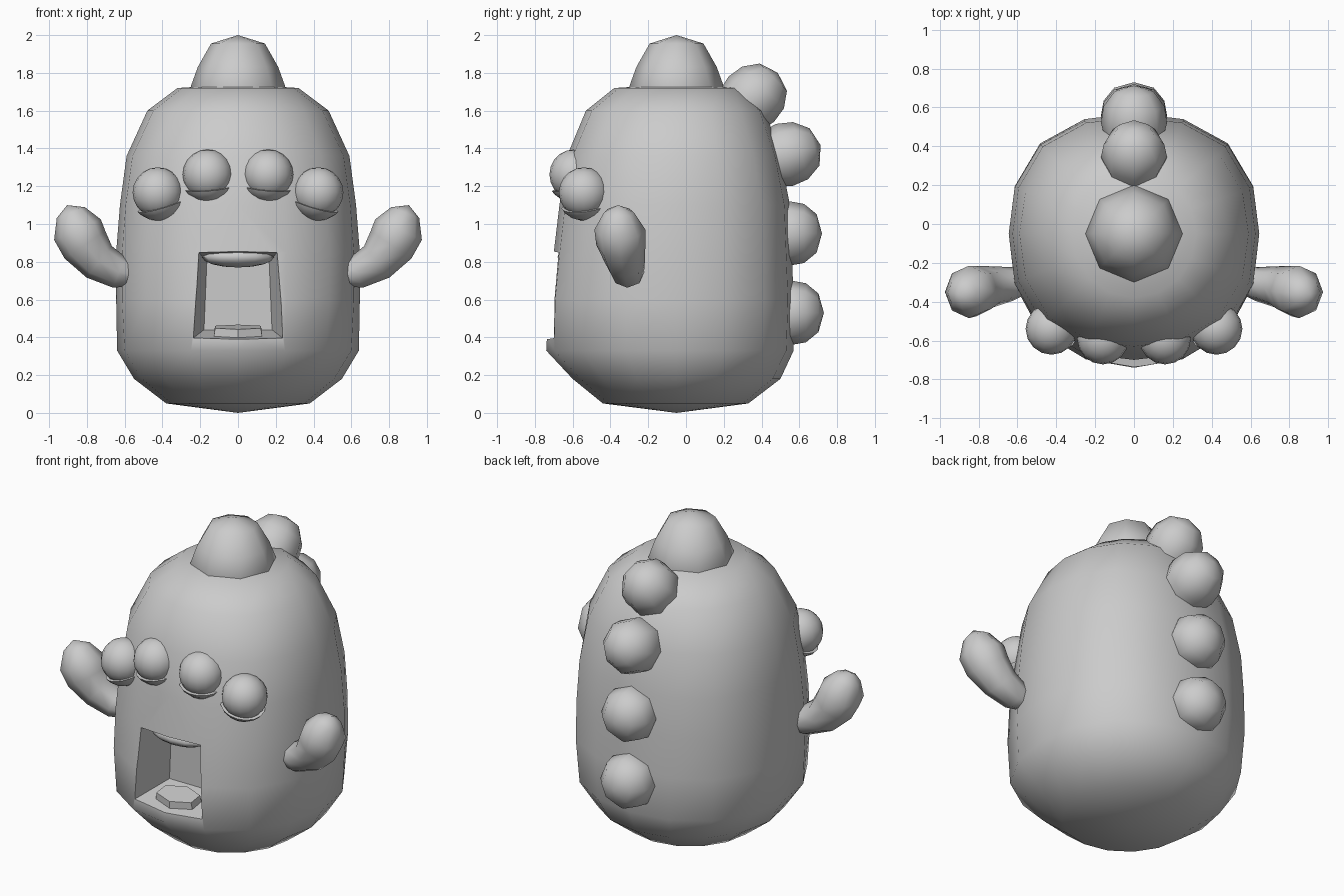
import bpy, bmesh, math
from mathutils import Vector, Matrix

cube = bpy.data.objects.get("Cube")
if cube:
    bpy.data.objects.remove(cube)

GREY = (0.6, 0.6, 0.6, 1)
skin = bpy.data.materials.new("plain_grey")
skin.use_nodes = True
skin.diffuse_color = GREY
skin.node_tree.nodes["Principled BSDF"].inputs["Base Color"].default_value = GREY


def finish(name, bm, angle=50):
    """Turn a bmesh into a grey object, smooth except at sharp corners."""
    bmesh.ops.recalc_face_normals(bm, faces=bm.faces)
    mesh = bpy.data.meshes.new(name)
    bm.to_mesh(mesh)
    bm.free()
    ob = bpy.data.objects.new(name, mesh)
    bpy.context.collection.objects.link(ob)
    mesh.materials.append(skin)
    smooth(ob, angle)
    return ob


def smooth(ob, angle):
    bpy.ops.object.select_all(action='DESELECT')
    ob.select_set(True)
    bpy.context.view_layer.objects.active = ob
    bpy.ops.object.shade_smooth_by_angle(angle=math.radians(angle))


def loft(rings, start=None, end=None):
    """Skin closed rings of points; optional poles close the ends."""
    bm = bmesh.new()
    loops = [[bm.verts.new(p) for p in ring] for ring in rings]
    n = len(loops[0])
    for a, b in zip(loops, loops[1:]):
        for i in range(n):
            j = (i + 1) % n
            bm.faces.new((a[i], a[j], b[j], b[i]))
    for loop, pole in ((loops[0], start), (loops[-1], end)):
        if pole is None:
            bm.faces.new(loop)
        else:
            tip = bm.verts.new(pole)
            for i in range(n):
                bm.faces.new((loop[i], loop[(i + 1) % n], tip))
    return bm


# Body: rings of height, half width, front depth, back depth, squareness
CY = -0.05
profile = [(0.05, .38, .39, .38, 0), (0.18, .55, .55, .55, 0), (0.33, .64, .69, .62, .03),
           (0.6, .645, .675, .62, .06), (0.85, .645, .65, .61, .06), (1.1, .625, .62, .6, .06),
           (1.36, .59, .58, .55, .05), (1.6, .48, .48, .47, .02), (1.72, .32, .33, .33, 0)]


def body_ring(z, w, front, back, square):
    ring = []
    for i in range(16):
        a = math.tau * i / 16
        k = 1 + square * math.sin(2 * a) ** 2
        depth = back if math.sin(a) > 0 else front
        ring.append((w * k * math.cos(a), CY + depth * k * math.sin(a), z))
    return ring


body = finish("body", loft([body_ring(*p) for p in profile], (0, CY, 0), (0, CY, 1.74)))


# Mouth: tapered hole cut into the front
def mouth_ring(y, bottom, top, low, high):
    return [(-bottom, y, low), (bottom, y, low), (top, y, high), (-top, y, high)]


cutter = finish("mouth_cutter", loft([mouth_ring(-.95, .29, .255, .355, .905),
                                      mouth_ring(-.43, .18, .165, .44, .80)]))
cut = body.modifiers.new("mouth", 'BOOLEAN')
cut.operation = 'DIFFERENCE'
cut.solver = 'EXACT'
cut.object = cutter
bpy.context.view_layer.objects.active = body
bpy.ops.object.modifier_apply(modifier="mouth")
bpy.data.objects.remove(cutter)
smooth(body, 50)

# Tongue: six-sided slab on the mouth floor
bm = bmesh.new()
bmesh.ops.create_cone(bm, cap_ends=True, segments=6, radius1=.15, radius2=.14, depth=.06)
bmesh.ops.transform(bm, verts=bm.verts, matrix=Matrix.Translation((0, -.595, .425))
                    @ Matrix.Rotation(math.radians(8), 4, 'X') @ Matrix.Diagonal((1, .65, 1, 1)))
finish("tongue", bm, 30)

# Upper gum: flattened ball under the mouth roof
bm = bmesh.new()
bmesh.ops.create_uvsphere(bm, u_segments=12, v_segments=8, radius=1)
bmesh.ops.transform(bm, verts=bm.verts, matrix=Matrix.Translation((0, -.58, .825))
                    @ Matrix.Diagonal((.19, .1, .055, 1)))
finish("upper_gum", bm)


# Eyes with bowl-shaped lower lids
def eye(name, centre, tilt):
    bm = bmesh.new()
    bmesh.ops.create_uvsphere(bm, u_segments=16, v_segments=10, radius=.133)
    bmesh.ops.translate(bm, verts=bm.verts, vec=centre)
    finish(name, bm)
    bm = bmesh.new()
    bmesh.ops.create_uvsphere(bm, u_segments=16, v_segments=10, radius=.15)
    cut = bmesh.ops.bisect_plane(bm, geom=bm.verts[:] + bm.edges[:] + bm.faces[:],
                                 plane_co=(0, 0, -.07), plane_no=(0, 0, 1), clear_outer=True)
    rim = [g for g in cut["geom_cut"] if isinstance(g, bmesh.types.BMEdge)]
    bmesh.ops.contextual_create(bm, geom=rim)
    turn = Matrix.Rotation(math.radians(tilt), 4, 'Y') @ Matrix.Rotation(math.radians(8), 4, 'X')
    bmesh.ops.transform(bm, verts=bm.verts, matrix=Matrix.Translation(centre) @ turn)
    finish(name + "_lid", bm, 40)


# Arms: bent tubes that swell towards the hand (x, y, z, radius)
arm_path = [(.55, -.30, .73, .06), (.63, -.31, .745, .088), (.735, -.325, .80, .107),
            (.81, -.345, .89, .13), (.85, -.35, .97, .135), (.885, -.355, 1.06, .08)]


def arm(name, side):
    pts = [Vector((x * side, y, z)) for x, y, z, r in arm_path]
    rings = []
    for i, p in enumerate(pts):
        along = (pts[min(i + 1, len(pts) - 1)] - pts[max(i - 1, 0)]).normalized()
        across = Vector((0, 1, 0))
        up = along.cross(across).normalized()
        r = arm_path[i][3]
        rings.append([p + r * (math.cos(a) * across + math.sin(a) * up)
                      for a in (math.tau * k / 8 for k in range(8))])
    finish(name, loft(rings, None, (.905 * side, -.36, 1.1)), 60)


for side, label in ((1, "left"), (-1, "right")):
    eye(label + "_inner_eye", Vector((.16 * side, -.59, 1.262)), 5 * side)
    eye(label + "_outer_eye", Vector((.425 * side, -.54, 1.167)), 16 * side)
    arm(label + "_arm", side)


# Knobs: eight-sided domes pointing along a lean angle (0 is up, 90 is back)
def knob(name, y, z, lean, radius, height, shape):
    turn = Matrix.Translation((0, y, z)) @ Matrix.Rotation(math.radians(-lean), 4, 'X')
    rings = [[turn @ Vector((radius * w * math.cos(math.tau * k / 8),
                             radius * w * math.sin(math.tau * k / 8), height * h))
              for k in range(8)] for w, h in shape]
    finish(name, loft(rings, None, turn @ Vector((0, 0, height))), 60)


knob("head_knob", CY, 1.72, 0, .25, .28, [(.9, -.3), (1, .03), (.85, .4), (.57, .84)])
spine = [(.54, .53, 90, .19), (.53, .95, 90, .19), (.50, 1.36, 75, .22), (.33, 1.645, 45, .22)]
for i, (y, z, lean, height) in enumerate(spine):
    knob("spine_knob_%d" % (i + 1), y, z, lean, .17, height,
         [(.85, -.4), (1, .1), (.92, .5), (.6, .85)])
